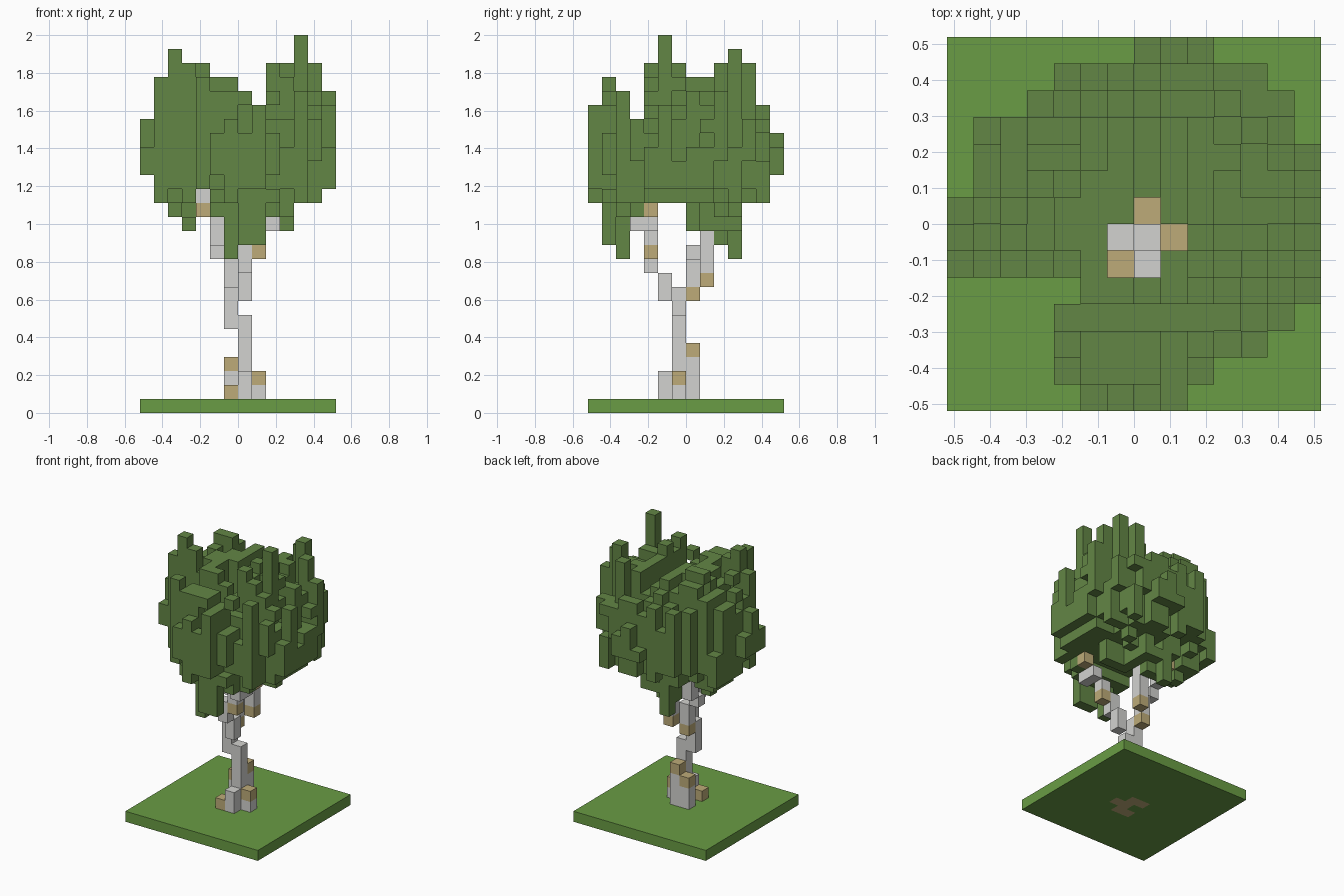
import bpy, bmesh, random
from mathutils import Vector

random.seed(7)
V = 2 / 27            # edge length of one block
N = 7                 # half width of the base in blocks

if "Cube" in bpy.data.objects:
    bpy.data.objects.remove(bpy.data.objects["Cube"], do_unlink=True)


def material(name, rgb):
    m = bpy.data.materials.new(name)
    m.use_nodes = True
    m.diffuse_color = (*rgb, 1)
    m.node_tree.nodes["Principled BSDF"].inputs["Base Color"].default_value = (*rgb, 1)
    return m


GRASS = material("grass_green", (0.142, 0.332, 0.058))
LEAF = material("leaf_green", (0.124, 0.238, 0.06))
BARK = material("pale_bark", (0.65, 0.65, 0.63))
TAN = material("tan_bark", (0.51, 0.41, 0.19))

AXES = [Vector(s * c for c in a) for a in ((1, 0, 0), (0, 1, 0), (0, 0, 1)) for s in (1, -1)]


def build_blocks(name, cells, solid):
    """Mesh of the open block sides; cells maps a grid position to a material."""
    mats = list(dict.fromkeys(cells.values()))
    bm = bmesh.new()
    for cell, mat in cells.items():
        mid = Vector(cell) + Vector((0.5, 0.5, 0.5))
        for n in AXES:
            if tuple(int(c + d) for c, d in zip(cell, n)) in solid:
                continue
            u = Vector((n.y, n.z, n.x))
            w = n.cross(u)
            corners = [mid + (n + a * u + b * w) / 2
                       for a, b in ((1, 1), (-1, 1), (-1, -1), (1, -1))]
            face = bm.faces.new([bm.verts.new(p * V) for p in corners])
            face.material_index = mats.index(mat)
    bmesh.ops.remove_doubles(bm, verts=bm.verts, dist=V / 100)
    mesh = bpy.data.meshes.new(name)
    bm.to_mesh(mesh)
    bm.free()
    for m in mats:
        mesh.materials.append(m)
    obj = bpy.data.objects.new(name, mesh)
    bpy.context.collection.objects.link(obj)


# Trunk, roots and branches as upright runs: x, y, first z, last z
trunk = {}


def run(x, y, lo, hi, mat=BARK):
    for z in range(lo, hi + 1):
        trunk[x, y, z] = mat


run(0, -1, 1, 6)          # lower trunk
run(-1, -1, 6, 8)         # upper trunk
run(-1, -2, 1, 1, TAN)    # roots
run(0, -2, 1, 2)
run(1, -1, 1, 1)
run(1, -1, 2, 2, TAN)
run(-1, 0, 1, 2)
run(-1, 0, 3, 3, TAN)
run(0, 0, 1, 3)
run(0, 0, 4, 4, TAN)
run(0, -2, 8, 9)          # front branch
run(0, -3, 10, 11)
run(1, -3, 11, 11, TAN)
run(1, -3, 12, 12)
run(2, -3, 13, 13)
run(2, -4, 13, 13)
run(3, -3, 14, 14, TAN)
run(3, -3, 15, 16)
run(-1, 0, 8, 8, TAN)     # left branch
run(-1, 0, 9, 10)
run(-2, 0, 11, 11)
run(-2, 1, 12, 13)
run(-3, 1, 14, 14, TAN)
run(-3, 1, 15, 16)
run(0, 1, 9, 9, TAN)      # back branch
run(0, 1, 10, 14)

# Base slab with the roots sunk into it
roots = {(x, y) for x, y, z in trunk if z == 1}
base = {(x, y, 0): TAN if (x, y) in roots else GRASS
        for x in range(-N, N) for y in range(-N, N)}

# Crown limits: lowest and highest block edge for every x slice and y slice
SPAN = range(-N, N)
X_TOP = dict(zip(SPAN, (21, 24, 26, 25, 25, 24, 24, 23, 22, 25, 25, 27, 25, 23)))
X_LOW = dict(zip(SPAN, (17, 15, 14, 13, 16, 14, 11, 12, 12, 13, 13, 15, 15, 16)))
Y_TOP = dict(zip(SPAN, (22, 24, 23, 21, 25, 27, 25, 24, 24, 25, 26, 25, 22, 20)))
Y_LOW = dict(zip(SPAN, (15, 12, 11, 14, 15, 15, 15, 13, 13, 12, 11, 15, 15, 17)))
WIDTH = dict(zip(SPAN, ((-2, 1), (-3, 2), (-3, 4), (-3, 5), (-2, 6), (-7, 6), (-7, 6),
                        (-7, 6), (-6, 6), (-6, 6), (-6, 5), (-4, 5), (-3, 4), (0, 2))))
SHAFT = {(-1, -2), (-1, -1), (0, -2), (0, -1), (0, 0), (1, -1)}
plan = [(x, y) for y in SPAN for x in range(WIDTH[y][0], WIDTH[y][1] + 1)
        if (x, y) not in SHAFT]


def top(x, y):
    return min(X_TOP[x], Y_TOP[y])


def low(x, y):
    return max(X_LOW[x], Y_LOW[y])


def spread(x, y):
    return ((x + 0.5) ** 2 + (y + 0.5) ** 2) / 50


# Leaves: a ragged egg shape, jittered in short upright runs
leaves = {}
for x, y in plan:
    middle = random.randint(16, 19)
    jitter = 0
    for z in range(low(x, y), top(x, y)):
        if random.random() < 0.55:
            jitter = random.uniform(-0.5, 0.2)
        dz = (z - 18) / (7 if z > 18 else 6.5)
        if spread(x, y) + dz * dz < 1 + jitter or abs(z - middle) < 2:
            leaves[x, y, z] = LEAF


def grow(x, y, lo, hi):
    """Join a leaf run from the middle of the crown to the given heights."""
    for z in range(lo, hi):
        leaves[x, y, z] = LEAF


# Tall shoots and hanging tips
for x, y in ((-5, -2), (-3, 2), (4, 3), (4, -2)):
    grow(x, y, 18, top(x, y))
for x, y in ((-1, -5), (-1, 3), (0, -6), (1, -6)):
    grow(x, y, low(x, y), 18)

# Each slice carries one shoot and one tip that reach its limits
for axis, tops, lows in ((0, X_TOP, X_LOW), (1, Y_TOP, Y_LOW)):
    for i in SPAN:
        row = [c for c in plan if c[axis] == i]
        have = [k[2] for k in leaves if k[axis] == i]
        high = [c for c in row if top(*c) == tops[i]]
        deep = [c for c in row if low(*c) == lows[i]]
        if high and max(have) + 1 < tops[i]:
            grow(*random.choice(high), 18, tops[i])
        if deep and min(have) > lows[i]:
            grow(*min(deep, key=lambda c: spread(*c)), lows[i], 18)

leaves = {c: m for c, m in leaves.items() if c not in trunk}
solid = set(base) | set(trunk) | set(leaves)
build_blocks("grass_base", base, solid)
build_blocks("trunk_and_branches", trunk, solid)
build_blocks("leaf_crown", leaves, solid)
